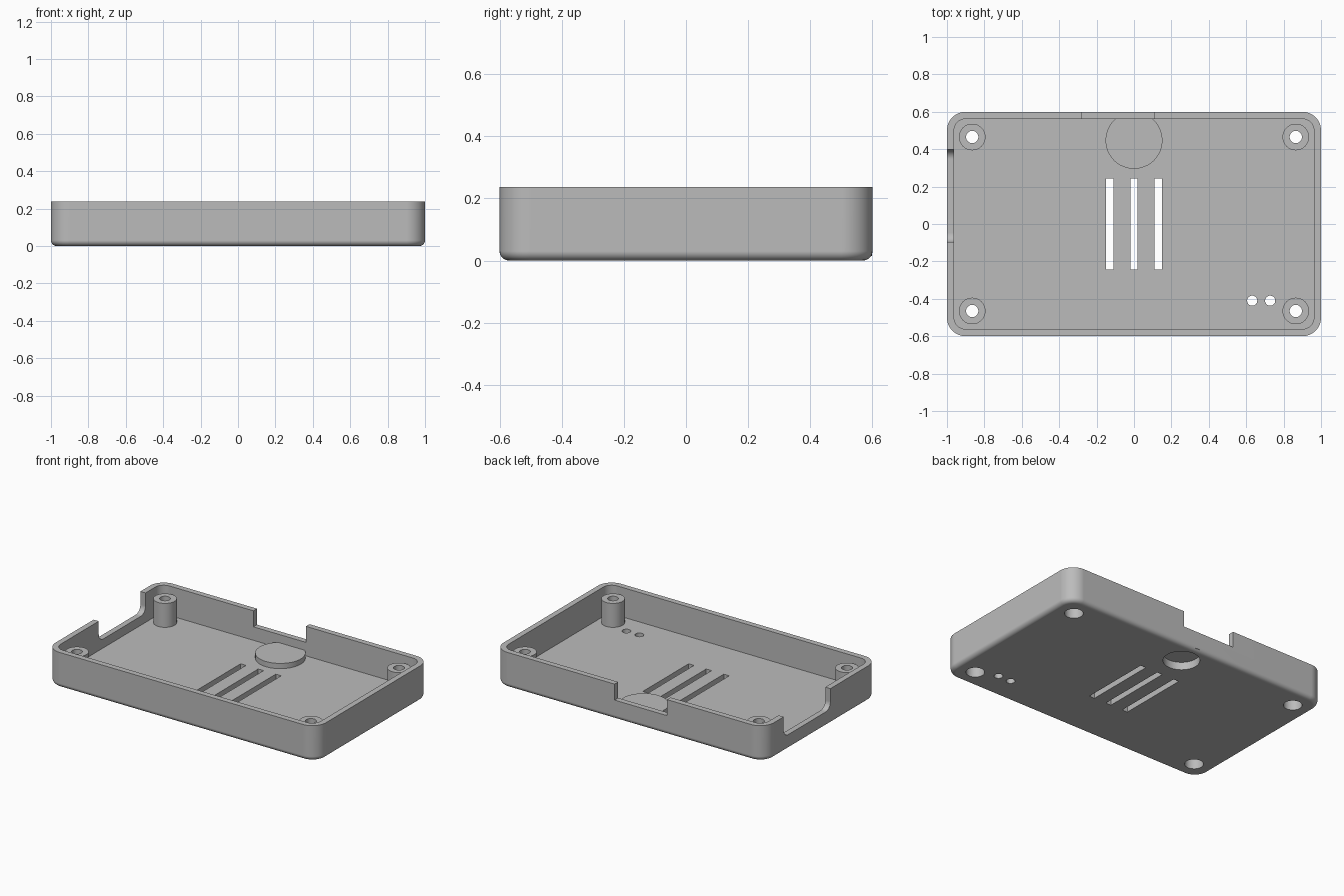
import bpy, bmesh
from math import sin, cos, pi, radians

cube = bpy.data.objects.get("Cube")
if cube:
    bpy.data.objects.remove(cube, do_unlink=True)

grey = bpy.data.materials.new("matte grey")
grey.use_nodes = True
colour = (0.5, 0.5, 0.5, 1)
grey.diffuse_color = colour
grey.node_tree.nodes["Principled BSDF"].inputs["Base Color"].default_value = colour

HEIGHT, WALL, FLOOR = 0.237, 0.038, 0.04
FILLET = 0.03


def rounded_rect(hx, hy, r, steps=12):
    """Outline of a rounded rectangle centred on the origin."""
    pts = []
    for q, (sx, sy) in enumerate([(1, 1), (-1, 1), (-1, -1), (1, -1)]):
        for i in range(steps + 1):
            a = (q + i / steps) * pi / 2
            pts.append((sx * (hx - r) + r * cos(a), sy * (hy - r) + r * sin(a)))
    return pts


def loft(name, rings):
    """Closed solid through matching rings of 3D points."""
    bm = bmesh.new()
    loops = [[bm.verts.new(p) for p in ring] for ring in rings]
    n = len(loops[0])
    for low, high in zip(loops, loops[1:]):
        for i in range(n):
            j = (i + 1) % n
            bm.faces.new((low[i], low[j], high[j], high[i]))
    bm.faces.new(loops[0][::-1])
    bm.faces.new(loops[-1])
    bmesh.ops.recalc_face_normals(bm, faces=bm.faces)
    mesh = bpy.data.meshes.new(name)
    bm.to_mesh(mesh)
    bm.free()
    mesh.materials.append(grey)
    obj = bpy.data.objects.new(name, mesh)
    bpy.context.collection.objects.link(obj)
    return obj


def slab(name, outline, z0, z1):
    return loft(name, [[(x, y, z) for x, y in outline] for z in (z0, z1)])


def cylinder(name, x, y, r, z0, z1, sides=48):
    ring = [(x + r * cos(2 * pi * i / sides), y + r * sin(2 * pi * i / sides)) for i in range(sides)]
    return slab(name, ring, z0, z1)


def box(name, x0, x1, y0, y1, z0, z1):
    return slab(name, [(x0, y0), (x1, y0), (x1, y1), (x0, y1)], z0, z1)


def combine(target, tool, operation):
    mod = target.modifiers.new(operation.title(), "BOOLEAN")
    mod.operation = operation
    mod.solver = "EXACT"
    mod.object = tool
    bpy.context.view_layer.objects.active = target
    bpy.ops.object.modifier_apply(modifier=mod.name)
    bpy.data.objects.remove(tool, do_unlink=True)


# Outer tray body with a rounded bottom edge
rings = []
for i in range(9):
    a = i / 8 * pi / 2
    inset = FILLET * (1 - sin(a))
    z = FILLET * (1 - cos(a))
    rings.append([(x, y, z) for x, y in rounded_rect(1 - inset, 0.6 - inset, 0.1 - inset)])
rings.append([(x, y, HEIGHT) for x, y in rounded_rect(1, 0.6, 0.1)])
tray = loft("enclosure_tray", rings)

# Hollow interior
cavity = slab("cavity", rounded_rect(1 - WALL, 0.6 - WALL, 0.1 - WALL), FLOOR, 0.4)
combine(tray, cavity, "DIFFERENCE")

# Raised round boss by the back wall
combine(tray, cylinder("boss", 0, 0.447, 0.152, 0.015, 0.075, 64), "UNION")
combine(tray, cylinder("boss_pocket", 0, 0.447, 0.112, -0.1, 0.052, 64), "DIFFERENCE")

# Screw posts with through holes and recesses from below
for sx in (-1, 1):
    for sy in (-1, 1):
        x, y = sx * 0.865, sy * 0.465
        combine(tray, cylinder("post", x, y, 0.071, 0.015, 0.2), "UNION")
        combine(tray, cylinder("screw_hole", x, y, 0.033, 0.05, 0.4), "DIFFERENCE")
        combine(tray, cylinder("screw_recess", x, y, 0.057, -0.1, 0.12), "DIFFERENCE")

# Ventilation slots
for x in (-0.13, 0, 0.13):
    combine(tray, box("slot", x - 0.02, x + 0.02, -0.242, 0.242, -0.1, 0.1), "DIFFERENCE")

# Small indicator holes
for x in (0.632, 0.728):
    combine(tray, cylinder("indicator_hole", x, -0.41, 0.027, -0.1, 0.1, 32), "DIFFERENCE")

# Square notch in the back wall
combine(tray, box("back_notch", -0.28, 0.108, 0.55, 0.7, 0.13, 0.4), "DIFFERENCE")

# Round-cornered notch in the right wall
profile = [(0.15 + py, 0.3 + pz) for py, pz in rounded_rect(0.247, 0.2, 0.05)]
notch = loft("side_notch", [[(x, y, z) for y, z in profile] for x in (-1.1, -0.95)])
combine(tray, notch, "DIFFERENCE")

# Smooth the curves and keep the flats flat
bpy.ops.object.select_all(action="DESELECT")
tray.select_set(True)
bpy.context.view_layer.objects.active = tray
bpy.ops.object.shade_smooth_by_angle(angle=radians(30))
normals = tray.modifiers.new("Weighted normals", "WEIGHTED_NORMAL")
normals.keep_sharp = True
